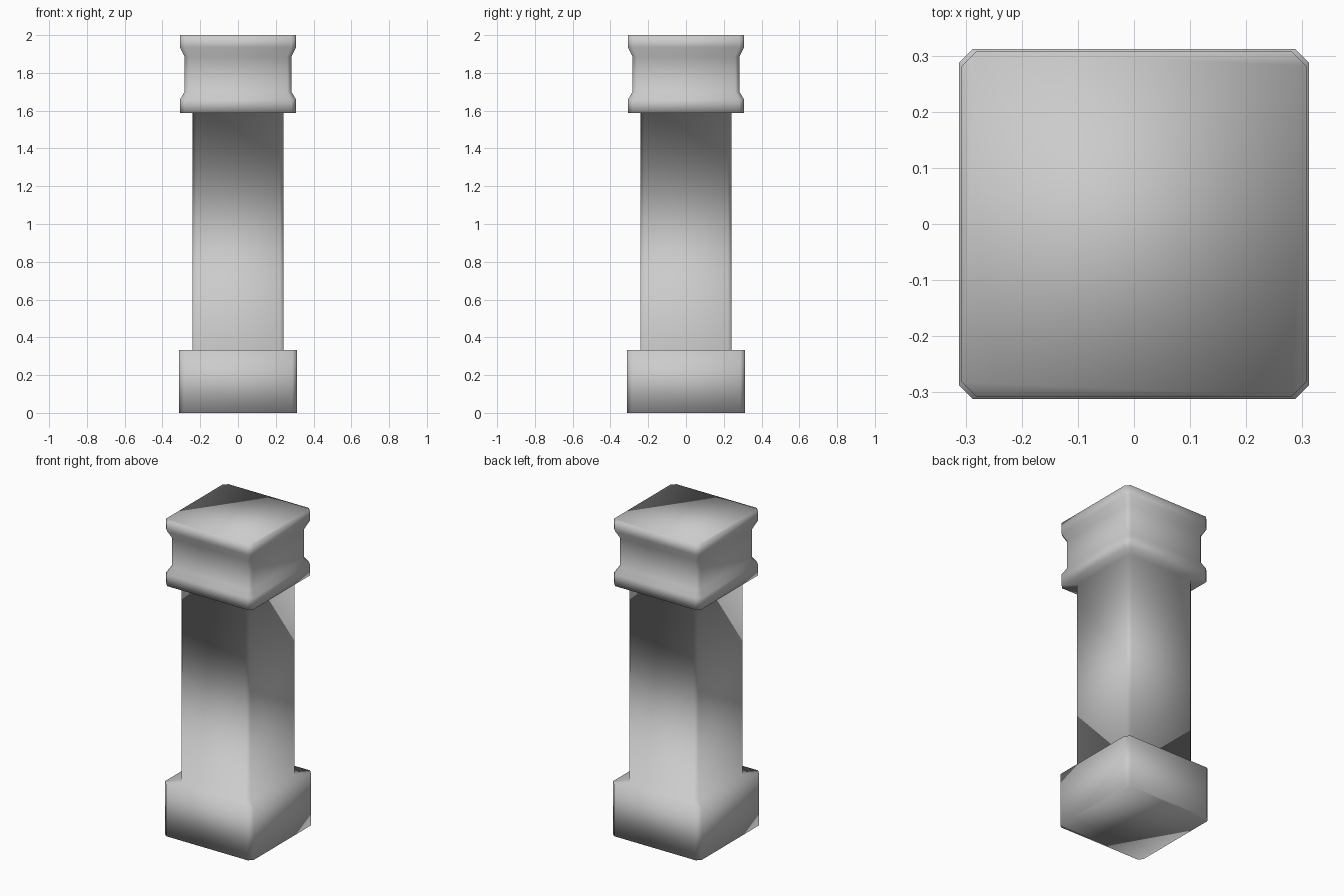
import bpy, bmesh

if "Cube" in bpy.data.objects:
    bpy.data.objects.remove(bpy.data.objects["Cube"])

# (half width, corner chamfer, height) from the ground to the top
PROFILE = [
    (0.312, 0.025, 0.00), (0.312, 0.025, 0.333),   # plinth
    (0.242, 0.020, 0.333), (0.242, 0.020, 1.587),  # shaft
    (0.307, 0.025, 1.587), (0.307, 0.025, 1.66),   # capital lower band
    (0.283, 0.023, 1.70), (0.283, 0.023, 1.885),   # recessed neck
    (0.307, 0.025, 1.935), (0.307, 0.025, 2.00),   # capital upper band
]


def ring(bm, h, c, z):
    """Square with cut corners, counter-clockwise."""
    k = h - c
    pts = [(h, -k), (h, k), (k, h), (-k, h), (-h, k), (-h, -k), (-k, -h), (k, -h)]
    return [bm.verts.new((x, y, z)) for x, y in pts]


# One continuous square column, skinned through the profile rings
bm = bmesh.new()
rings = [ring(bm, *p) for p in PROFILE]
for a, b in zip(rings, rings[1:]):
    for i in range(8):
        j = (i + 1) % 8
        bm.faces.new((a[i], a[j], b[j], b[i]))
bm.faces.new(rings[0][::-1])
bm.faces.new(rings[-1])
for f in bm.faces:
    f.smooth = True

mesh = bpy.data.meshes.new("square_column")
bm.to_mesh(mesh)
bm.free()
column = bpy.data.objects.new("square_column", mesh)
bpy.context.collection.objects.link(column)
